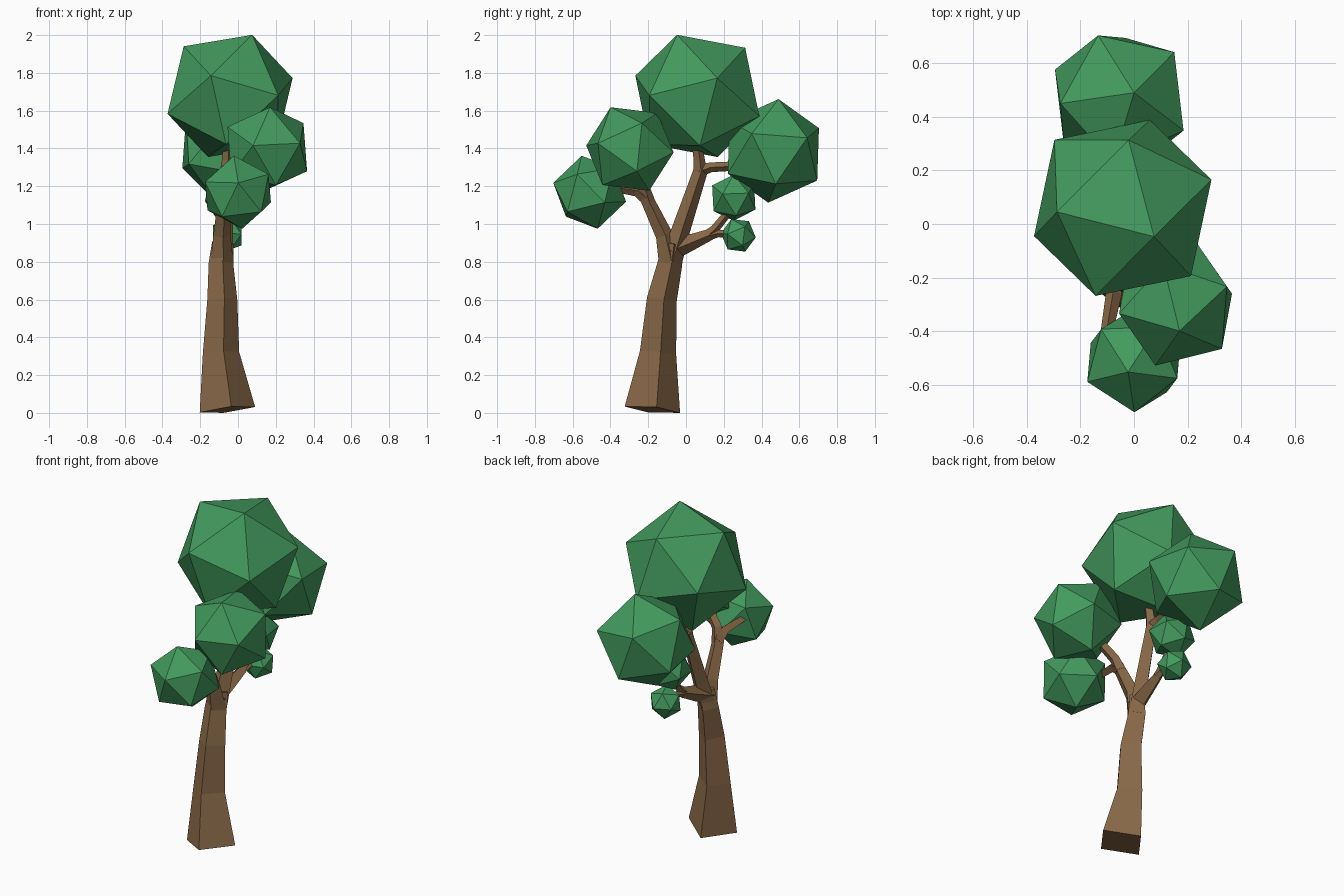
import bpy, bmesh
from mathutils import Vector, Matrix

if "Cube" in bpy.data.objects:
    bpy.data.objects.remove(bpy.data.objects["Cube"])


def material(name, color):
    m = bpy.data.materials.new(name)
    m.diffuse_color = color
    m.use_nodes = True
    m.node_tree.nodes["Principled BSDF"].inputs["Base Color"].default_value = m.diffuse_color
    return m


BARK = material("bark", (0.25, 0.14, 0.065, 1))
LEAF = material("leaves", (0.055, 0.32, 0.11, 1))


def add_object(name, bm, mat):
    mesh = bpy.data.meshes.new(name)
    bmesh.ops.recalc_face_normals(bm, faces=bm.faces[:])
    bm.to_mesh(mesh)
    bm.free()
    mesh.materials.append(mat)
    obj = bpy.data.objects.new(name, mesh)
    bpy.context.collection.objects.link(obj)


def frame(a, b):
    """Orthonormal frame with its first axis on a, second towards b."""
    a = Vector(a).normalized()
    b = Vector(b)
    b = (b - a * a.dot(b)).normalized()
    return Matrix((a, b, a.cross(b))).transposed()


def limb(name, points):
    """Square tube along (x, y, z, radius) points, corners near the x axis."""
    bm = bmesh.new()
    ref = Vector((0.99, 0.139, 0))
    pos = [Vector(p[:3]) for p in points]
    rings = []
    for i, p in enumerate(points):
        t = Vector((0, 0, 0))
        if i > 0:
            t += (pos[i] - pos[i - 1]).normalized()
        if i < len(pos) - 1:
            t += (pos[i + 1] - pos[i]).normalized()
        f = frame(t, ref)
        u, v = f.col[1] * p[3], f.col[2] * p[3]
        rings.append([bm.verts.new(pos[i] + d) for d in (u, v, -u, -v)])
    for r, s in zip(rings, rings[1:]):
        for k in range(4):
            n = (k + 1) % 4
            bm.faces.new((r[k], r[n], s[n], s[k]))
    bm.faces.new(rings[0])
    bm.faces.new(rings[-1])
    add_object(name, bm, BARK)


def leaf_ball(name, center, radius, v1, v2):
    """Icosahedron turned so two adjacent corners point along v1 and v2."""
    bm = bmesh.new()
    bmesh.ops.create_icosphere(bm, subdivisions=1, radius=radius)
    bm.verts.ensure_lookup_table()
    a = bm.verts[0]
    b = a.link_edges[0].other_vert(a)
    rot = frame(v1, v2) @ frame(a.co, b.co).transposed()
    bmesh.ops.transform(bm, verts=bm.verts[:],
                        matrix=Matrix.Translation(center) @ rot.to_4x4())
    add_object(name, bm, LEAF)


# Trunk
limb("trunk", [(-.056, -.178, .017, .149), (-.09, -.148, .32, .097),
               (-.083, -.128, .6, .08), (-.09, -.085, .79, .066),
               (-.08, -.07, .9, .058)])

# Front branch and its two twigs
limb("front_branch", [(-.085, -.085, .80, .06), (-.085, -.115, .94, .046),
                      (-.07, -.22, 1.16, .034)])
limb("front_twig_low", [(-.07, -.20, 1.13, .036), (-.075, -.26, 1.175, .03),
                        (-.105, -.42, 1.20, .022)])
limb("front_twig_high", [(-.07, -.20, 1.12, .036), (-.05, -.225, 1.2, .03),
                         (.07, -.27, 1.33, .025)])

# Main upright branch and its two twigs
limb("main_branch", [(-.085, -.08, .80, .06), (-.075, -.03, .96, .05),
                     (-.06, .08, 1.29, .038)])
limb("main_twig_up", [(-.06, .075, 1.27, .038), (-.055, .07, 1.34, .03),
                      (-.05, .055, 1.45, .026)])
limb("main_twig_back", [(-.06, .07, 1.28, .034), (-.06, .13, 1.3, .026),
                        (-.06, .32, 1.31, .024)])

# Low back branch and its two twigs
limb("back_branch", [(-.085, -.08, .86, .055), (-.075, .02, .9, .044),
                     (-.065, .13, .945, .03)])
limb("back_twig_low", [(-.067, .10, .935, .03), (-.06, .17, .95, .02),
                       (-.057, .25, .945, .018)])
limb("back_twig_high", [(-.067, .10, .93, .03), (-.062, .15, .97, .024),
                        (-.06, .24, 1.08, .02)])

# Foliage
leaf_ball("crown_leaves", (-.042, .06, 1.678), .36, (.117, -.107, .324), (-.243, -.015, .262))
leaf_ball("back_leaves", (-.055, .4625, 1.387), .281, (.055, .0275, .273), (-.08, .2425, .118))
leaf_ball("front_leaves_high", (.155, -.297, 1.397), .244, (.015, -.103, .223), (.19, .062, .138))
leaf_ball("front_leaves_low", (0, -.51, 1.168), .199, (-.022, -.042, .192), (.002, -.192, .044))
leaf_ball("back_leaves_mid", (-.06, .253, 1.14), .131, (.35, 0, .92), (-.2, .84, .51))
leaf_ball("back_leaves_small", (-.057, .277, .94), .095, (.795, .365, .485), (.795, -.602, .074))
